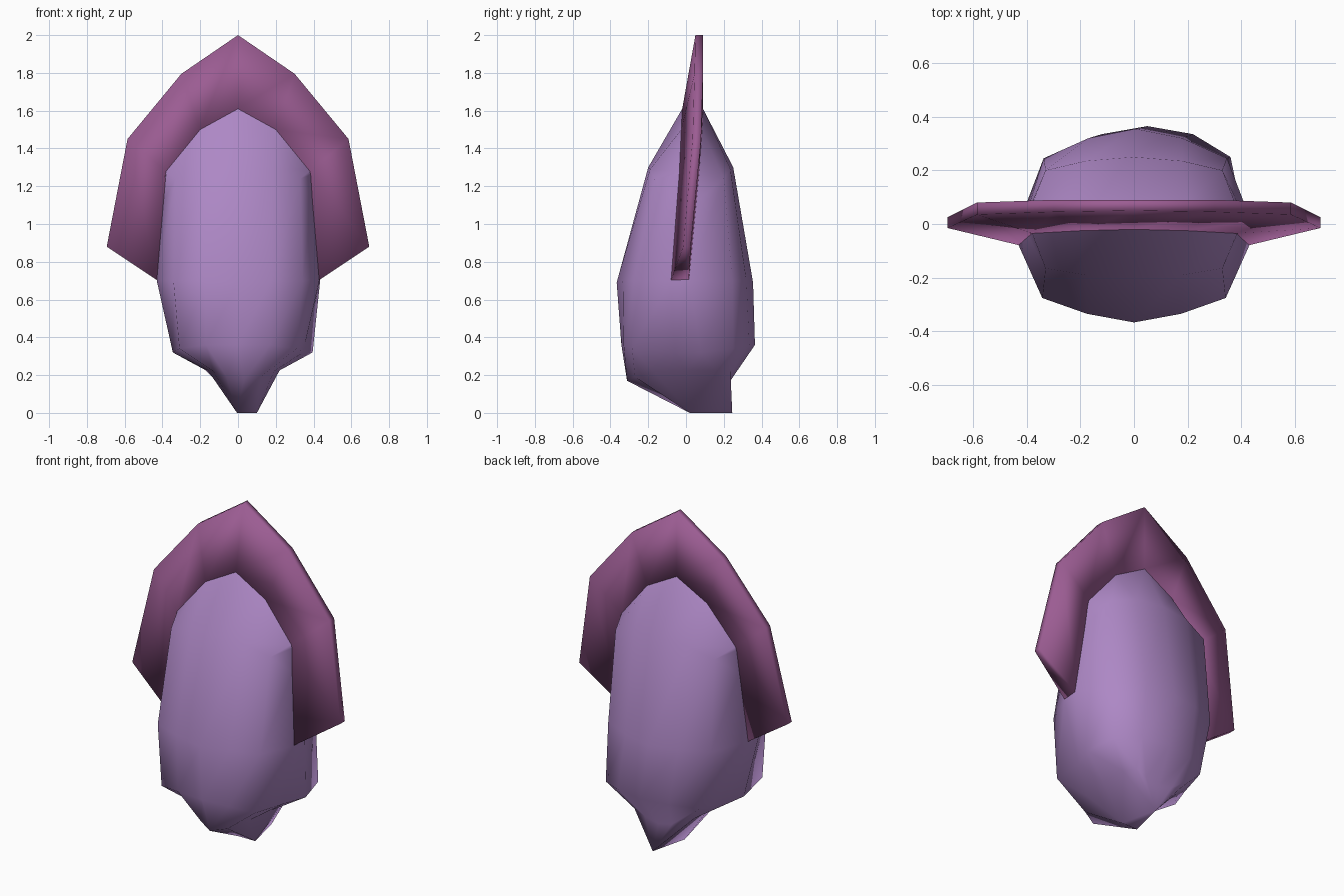
import bpy, bmesh

default_cube = bpy.data.objects.get("Cube")
if default_cube:
    bpy.data.objects.remove(default_cube, do_unlink=True)


def make_material(name, rgb):
    color = (*rgb, 1.0)
    material = bpy.data.materials.new(name)
    material.use_nodes = True
    material.diffuse_color = color
    shader = next(n for n in material.node_tree.nodes if n.type == "BSDF_PRINCIPLED")
    shader.inputs["Base Color"].default_value = color
    shader.inputs["Roughness"].default_value = 0.8
    return material


def finish(bm, name, material):
    """Clean the mesh, link it as an object and shade it smooth."""
    bmesh.ops.remove_doubles(bm, verts=bm.verts[:], dist=0.001)
    bmesh.ops.recalc_face_normals(bm, faces=bm.faces[:])
    for face in bm.faces:
        face.smooth = True
    mesh = bpy.data.meshes.new(name)
    bm.to_mesh(mesh)
    bm.free()
    mesh.materials.append(material)
    part = bpy.data.objects.new(name, mesh)
    bpy.context.collection.objects.link(part)


def bridge(bm, ring_a, ring_b):
    """Join two closed rings of equal length with quads."""
    count = len(ring_a)
    for i in range(count):
        j = (i + 1) % count
        bm.faces.new((ring_a[i], ring_a[j], ring_b[j], ring_b[i]))


# Body: each level runs from the middle to the side seam
# (half widths, heights, front depths, back depths, sideways shift front, back)
body_levels = [
    ((0, .2, .38, .385), (1.61, 1.5, 1.28, 1.26),
     (-.02, -.025, -.035, -.036), (.09, .085, .07, .069), 0, 0),
    ((0, .18, .33, .395), (1.3, 1.29, 1.24, 1.12),
     (-.2, -.19, -.165, -.045), (.25, .235, .2, .06), 0, 0),
    ((0, .175, .342, .43), (.69, .7, .7, .7),
     (-.367, -.335, -.276, -.08), (.355, .32, .245, .015), 0, .005),
    ((0, .17, .31, .345), (.36, .36, .34, .32),
     (-.342, -.33, -.285, -.06), (.365, .335, .25, .08), 0, .05),
    ((0, .09, .16, .19), (.17, .19, .22, .225),
     (-.312, -.27, -.17, 0), (.235, .235, .235, .16), .03, .02),
]
order = [(1, 3), (1, 2), (1, 1), (1, 0), (-1, 1), (-1, 2), (-1, 3)]


def build_body(material):
    bm = bmesh.new()
    rings = []
    for widths, heights, front, back, front_shift, back_shift in body_levels:
        ring = [bm.verts.new((s * widths[k] + front_shift, front[k], heights[k]))
                for s, k in order]
        ring += [bm.verts.new((s * widths[k] + back_shift, back[k], heights[k]))
                 for s, k in reversed(order)]
        rings.append(ring)
    # The underside gathers to a small three-cornered foot
    foot = [bm.verts.new((.1 if s > 0 and k else -.005, .02, 0)) for s, k in order]
    foot += [bm.verts.new((.05, .245, 0)) for _ in order]
    rings.append(foot)
    for upper, lower in zip(rings, rings[1:]):
        bridge(bm, upper, lower)
    n = len(order)
    bm.faces.new((foot[0], foot[n // 2], foot[n]))
    finish(bm, "body", material)


# Crest: stations from the peak down to one side, each giving
# (outer x, z, front y, back y) and (inner x, z, front y, back y)
crest_stations = [
    ((0, 2, .05, .09), (0, 1.61, -.02, .09)),
    ((.3, 1.795, .045, .09), (.2, 1.5, -.025, .085)),
    ((.585, 1.45, .035, .08), (.38, 1.28, -.035, .07)),
    ((.695, .88, -.015, .025), (.425, .7, -.08, .015)),
]


def build_crest(material):
    bm = bmesh.new()
    sections = []
    path = [(-1, st) for st in reversed(crest_stations[1:])]
    path += [(1, st) for st in crest_stations]
    for side, (outer, inner) in path:
        ox, oz, of, ob = outer
        ix, iz, inf, inb = inner
        corners = [(ox, of, oz), (ox, ob, oz), (ix, inb, iz), (ix, inf, iz)]
        sections.append([bm.verts.new((side * x, y, z)) for x, y, z in corners])
    for a, b in zip(sections, sections[1:]):
        bridge(bm, a, b)
    bm.faces.new(sections[0])
    bm.faces.new(sections[-1])
    finish(bm, "crest", material)


build_body(make_material("soft lilac", (.42, .245, .56)))
build_crest(make_material("plum", (.33, .108, .29)))
